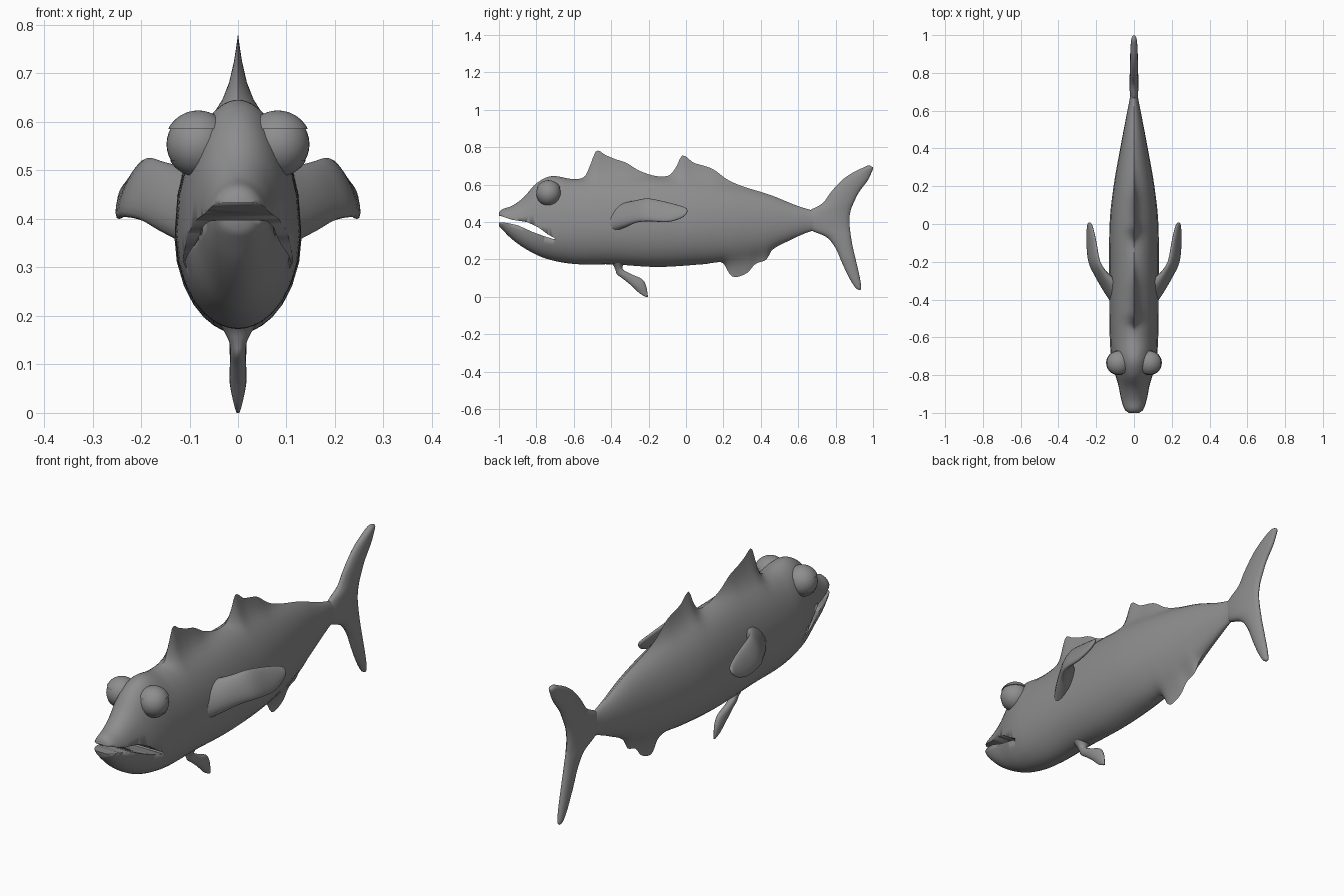
import bpy, bmesh, math

if "Cube" in bpy.data.objects:
    bpy.data.objects.remove(bpy.data.objects["Cube"])

grey = bpy.data.materials.new("fish_grey")
grey.diffuse_color = (0.27, 0.27, 0.27, 1)
grey.use_nodes = True
grey.node_tree.nodes["Principled BSDF"].inputs["Base Color"].default_value = grey.diffuse_color


def finish(bm, name, angle=50):
    bmesh.ops.recalc_face_normals(bm, faces=bm.faces)
    me = bpy.data.meshes.new(name)
    bm.to_mesh(me)
    bm.free()
    ob = bpy.data.objects.new(name, me)
    bpy.context.collection.objects.link(ob)
    me.materials.append(grey)
    bpy.ops.object.select_all(action='DESELECT')
    ob.select_set(True)
    bpy.context.view_layer.objects.active = ob
    bpy.ops.object.shade_smooth_by_angle(angle=math.radians(angle))
    return ob


def curve(pts, t):
    """Smooth value through (t, value) pairs."""
    n = len(pts)
    t = min(max(t, pts[0][0]), pts[-1][0])
    i = next(k for k in range(n - 1) if t <= pts[k + 1][0])

    def slope(k):
        a, b = pts[max(k - 1, 0)], pts[min(k + 1, n - 1)]
        return (b[1] - a[1]) / (b[0] - a[0])
    (t0, v0), (t1, v1) = pts[i], pts[i + 1]
    h = t1 - t0
    s = (t - t0) / h
    return (v0 * (1 + 2 * s) * (1 - s) ** 2 + slope(i) * h * s * (1 - s) ** 2
            + v1 * s * s * (3 - 2 * s) + slope(i + 1) * h * s * s * (s - 1))


def resample(rows, steps=4):
    """Smoothly subdivide a list of section rows."""
    cols = [[(i, r[c]) for i, r in enumerate(rows)] for c in range(len(rows[0]))]
    n = (len(rows) - 1) * steps
    return [[curve(c, k / steps) for c in cols] for k in range(n + 1)]


def loft(rings, name, angle=50):
    bm = bmesh.new()
    vs = [[bm.verts.new(p) for p in r] for r in rings]
    n = len(vs[0])
    for a, b in zip(vs, vs[1:]):
        for i in range(n):
            j = (i + 1) % n
            bm.faces.new((a[i], a[j], b[j], b[i]))
    bm.faces.new(vs[0])
    bm.faces.new(vs[-1])
    return finish(bm, name, angle)


# Body profiles along y: ridge lines include the back and belly fins
ridge_top = [(-1, .452), (-.985, .467), (-.93, .487), (-.87, .53), (-.8, .607), (-.72, .645),
             (-.6, .63), (-.54, .645), (-.51, .71), (-.48, .78), (-.43, .758), (-.38, .737),
             (-.32, .717), (-.25, .675), (-.16, .646), (-.09, .65), (-.055, .69), (-.02, .755),
             (.04, .718), (.14, .685), (.22, .628), (.3, .592), (.45, .545), (.6, .485), (.72, .45)]
back = [(-1, .452), (-.985, .467), (-.93, .487), (-.87, .53), (-.8, .607), (-.72, .645),
        (-.6, .628), (-.4, .63), (-.16, .635), (0, .622), (.15, .6), (.3, .573),
        (.45, .535), (.6, .48), (.72, .45)]
ridge_low = [(-1, .378), (-.985, .362), (-.93, .308), (-.85, .252), (-.75, .205), (-.6, .176),
             (-.4, .174), (-.15, .16), (.1, .175), (.195, .183), (.235, .12), (.265, .105),
             (.33, .13), (.37, .175), (.43, .2), (.46, .25), (.55, .3), (.65, .345), (.72, .365)]
belly = [(-1, .378), (-.985, .362), (-.93, .308), (-.85, .252), (-.75, .205), (-.6, .176),
         (-.4, .174), (-.15, .165), (.1, .178), (.2, .19), (.3, .212), (.4, .24),
         (.46, .262), (.55, .303), (.65, .345), (.72, .365)]
width = [(-1, .032), (-.985, .05), (-.93, .068), (-.85, .085), (-.75, .112), (-.65, .126),
         (-.4, .131), (0, .129), (.2, .108), (.4, .073), (.6, .035), (.66, .023), (.72, .018)]
middle = [(-1, .415), (-.9, .39), (-.7, .375), (0, .375), (.4, .39), (.72, .41)]

# Angles around a half section, packed closely near the ridges
half = [math.pi / 2 * (i / 10) ** 2 for i in range(11)]
half += [math.pi - a for a in reversed(half[:-1])]
rings = []
for k in range(131):
    y = -1 + 1.72 * k / 130
    w, zc = curve(width, y), curve(middle, y)
    zt, zb = curve(back, y), curve(belly, y)
    up = max(0, curve(ridge_top, y) - zt)
    down = max(0, zb - curve(ridge_low, y))
    side = []
    for a in half:
        x, c = w * math.sin(a), math.cos(a)
        z = zc + c * ((zt - zc) if c > 0 else (zc - zb))
        z += (up if c > 0 else -down) * math.exp(-x / .018)
        side.append((x, z))
    rings.append([(x, y, z) for x, z in side] + [(-x, y, z) for x, z in side[-2:0:-1]])
body = loft(rings, "body", 60)

# Mouth opening cut through the head
mouth = [(-1.05, .438), (-.99, .432), (-.93, .412), (-.85, .4), (-.79, .372), (-.74, .335),
         (-.7, .312), (-.705, .308), (-.76, .325), (-.82, .347), (-.9, .383), (-.96, .396), (-1.05, .4)]
cutter = loft([[(x, y, z) for y, z in mouth] for x in (-.3, .3)], "mouth_cutter")
cutter.hide_render = True
cutter.hide_viewport = True
cut = body.modifiers.new("mouth", 'BOOLEAN')
cut.object = cutter
cut.operation = 'DIFFERENCE'
cut.solver = 'EXACT'


def flat_fin(rows, name):
    """Upright fin from rows of height, front edge, rear edge, half thickness."""
    out = []
    for z, y0, y1, t in resample(rows):
        out.append([(t * math.sin(a), (y0 + y1) / 2 - (y1 - y0) / 2 * math.cos(a), z)
                    for a in (math.tau * i / 20 for i in range(20))])
    return loft(out, name, 70)


flat_fin([(.037, .924, .932, .004), (.05, .905, .937, .011), (.1, .873, .93, .016),
          (.18, .835, .912, .019), (.26, .8, .893, .021), (.32, .75, .882, .022),
          (.36, .66, .877, .023), (.41, .62, .873, .024), (.46, .66, .88, .023),
          (.5, .73, .895, .022), (.56, .775, .925, .021), (.62, .83, .97, .02),
          (.66, .885, .99, .018), (.69, .945, 1, .014), (.701, .968, .985, .004)], "tail_fin")

flat_fin([(0, -.215, -.203, .003), (.02, -.25, -.206, .009), (.06, -.292, -.214, .017),
          (.095, -.335, -.235, .017), (.12, -.368, -.29, .016), (.145, -.378, -.335, .018),
          (.17, -.39, -.335, .03), (.2, -.42, -.3, .05)], "belly_fin")

# Side fins: curved blades, rows of x, y, z, half height, half thickness
blade = [(.08, -.38, .425, .075, .05), (.13, -.32, .44, .066, .04), (.175, -.265, .457, .06, .026),
         (.21, -.2, .465, .061, .02), (.225, -.1, .453, .053, .017),
         (.232, -.03, .453, .034, .013), (.235, 0, .458, .017, .009), (.235, .007, .46, .005, .003)]
rows = resample(blade)
for s, label in ((1, "right"), (-1, "left")):
    rings = []
    for i, (x, y, z, h, t) in enumerate(rows):
        p, q = rows[max(i - 1, 0)], rows[min(i + 1, len(rows) - 1)]
        dx, dy = q[0] - p[0], q[1] - p[1]
        d = math.hypot(dx, dy)
        ring = []
        for k in range(20):
            a = math.tau * k / 20
            u, v = t * math.cos(a), h * math.sin(a)
            ring.append((s * (x + u * dy / d - .4 * v), y - u * dx / d, z + v))
        rings.append(ring)
    loft(rings, label + "_side_fin", 70)

# Eyes with slightly larger lids above and below
for s, label in ((1, "right"), (-1, "left")):
    for part, r, lo, hi in (("eye", .0655, -1, 1), ("upper_lid", .0695, .45, 1), ("lower_lid", .0672, -1, -.5)):
        a0, a1 = math.acos(hi), math.acos(lo)
        rings = []
        for i in range(17):
            a = a0 + (a1 - a0) * i / 16
            q = max(r * math.sin(a), .0005)
            rings.append([(s * .082 + q * math.cos(b), -.735 + q * math.sin(b), .554 + r * math.cos(a))
                          for b in (math.tau * k / 32 for k in range(32))])
        loft(rings, label + "_" + part)
